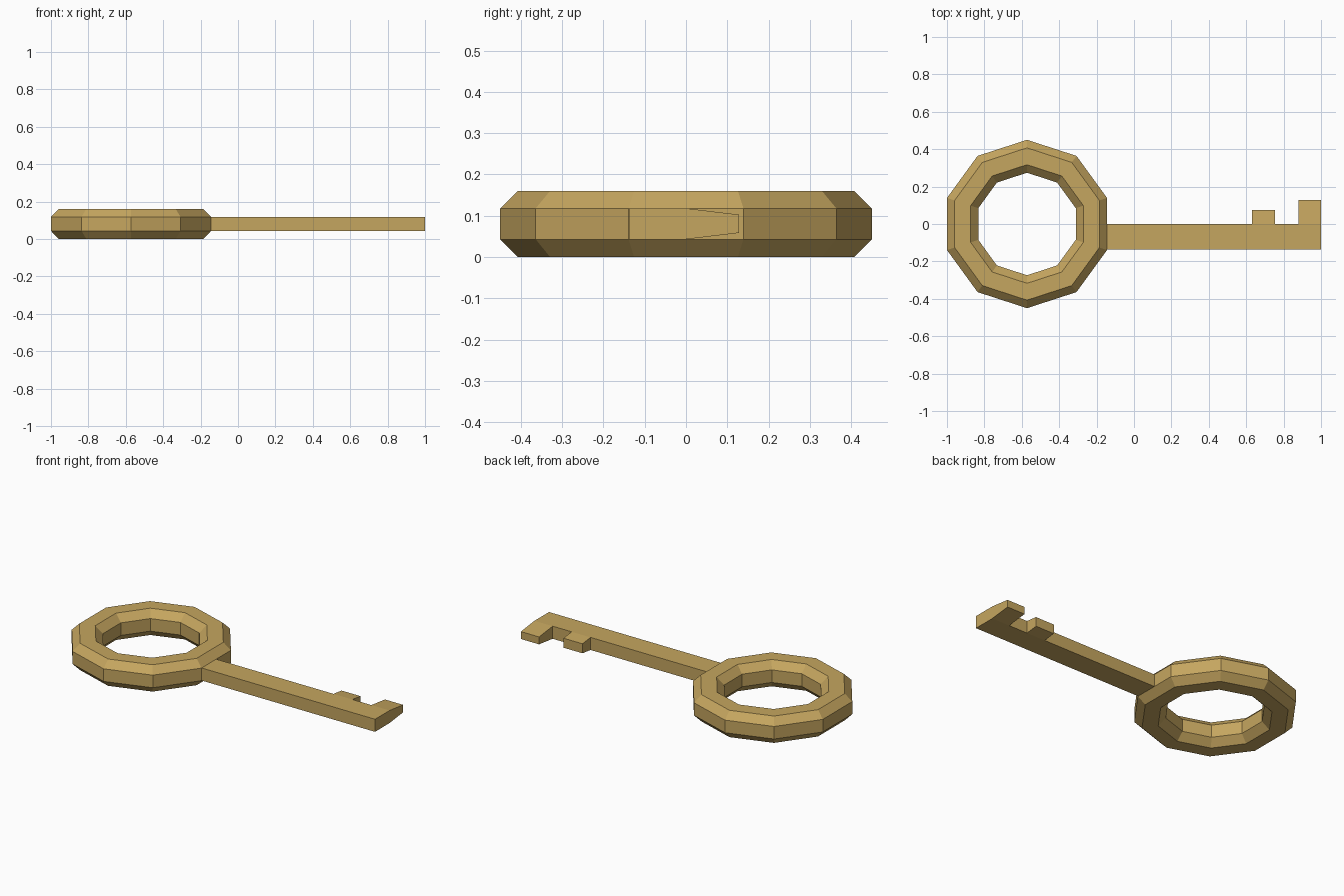
import bpy, bmesh, math

if "Cube" in bpy.data.objects:
    bpy.data.objects.remove(bpy.data.objects["Cube"])

brass = bpy.data.materials.new("brass")
brass.diffuse_color = (0.56, 0.38, 0.115, 1)
brass.use_nodes = True
brass.node_tree.nodes["Principled BSDF"].inputs["Base Color"].default_value = brass.diffuse_color


def make_object(name, bm):
    bmesh.ops.recalc_face_normals(bm, faces=bm.faces)
    mesh = bpy.data.meshes.new(name)
    bm.to_mesh(mesh)
    bm.free()
    mesh.materials.append(brass)
    obj = bpy.data.objects.new(name, mesh)
    bpy.context.collection.objects.link(obj)
    return obj


# Bow: chamfered octagonal section swept round ten sides
SIDES, CX = 10, -0.572
section = [(0.45, 0.043), (0.45, 0.118), (0.407, 0.16), (0.317, 0.16),
           (0.274, 0.118), (0.274, 0.043), (0.317, 0.0), (0.407, 0.0)]
bm = bmesh.new()
rings = []
for i in range(SIDES):
    a = math.pi / 2 + 2 * math.pi * i / SIDES
    rings.append([bm.verts.new((CX + r * math.cos(a), r * math.sin(a), z))
                  for r, z in section])
for i in range(SIDES):
    a, b = rings[i], rings[(i + 1) % SIDES]
    for j in range(len(section)):
        k = (j + 1) % len(section)
        bm.faces.new((a[j], b[j], b[k], a[k]))
make_object("bow_ring", bm)

# Shaft and bit: one solid outline, with the teeth thinning towards their tips
outline = [(-0.15, -0.137), (1.0, -0.137), (1.0, 0.0), (1.0, 0.128), (0.88, 0.128),
           (0.88, 0.0), (0.755, 0.0), (0.755, 0.076), (0.63, 0.076),
           (0.63, 0.0), (-0.15, 0.0)]
MID, HALF = 0.0805, 0.0375


def half_height(y):
    return HALF - 0.12 * max(y, 0)


bm = bmesh.new()
low = [bm.verts.new((x, y, MID - half_height(y))) for x, y in outline]
high = [bm.verts.new((x, y, MID + half_height(y))) for x, y in outline]
n = len(outline)
for i in range(n):
    j = (i + 1) % n
    bm.faces.new((low[i], low[j], high[j], high[i]))
for v in (low, high):
    bm.faces.new([v[i] for i in (0, 1, 2, 5, 6, 9, 10)])  # shaft
    bm.faces.new([v[i] for i in (2, 3, 4, 5)])            # end tooth
    bm.faces.new([v[i] for i in (6, 7, 8, 9)])            # small tooth
make_object("shaft_with_teeth", bm)
